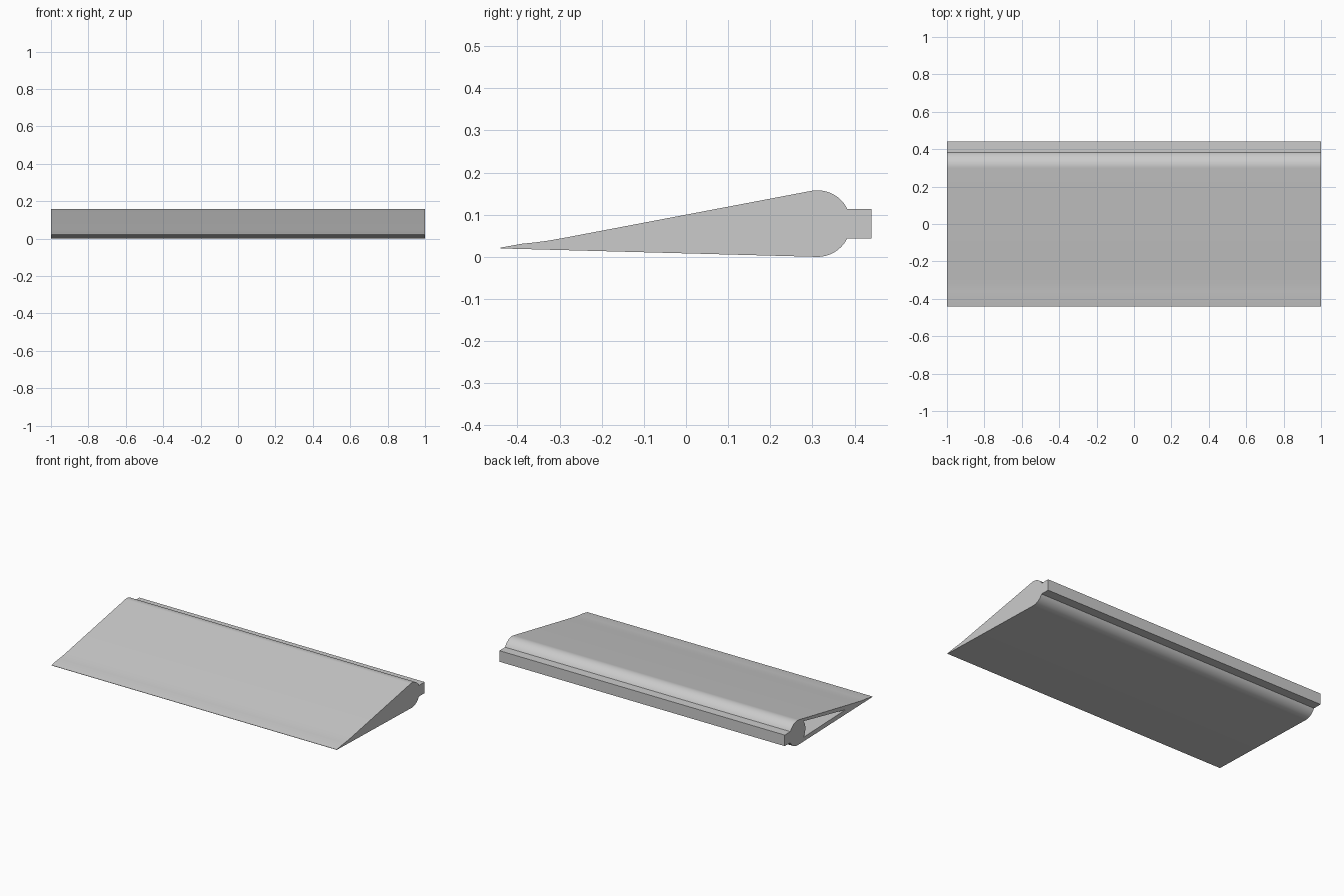
import bpy
import bmesh
from math import sin, cos, asin, pi, radians

cube = bpy.data.objects.get("Cube")
if cube:
    bpy.data.objects.remove(cube, do_unlink=True)

HALF = 1.0                        # half span
NOSE_Y, NOSE_Z, NOSE_R = 0.312, 0.079, 0.079
RAIL_HALF, RAIL_END = 0.035, 0.44

grey = bpy.data.materials.new("plain grey")
grey.use_nodes = True
grey.diffuse_color = (0.6, 0.6, 0.6, 1)
grey.node_tree.nodes["Principled BSDF"].inputs["Base Color"].default_value = (0.6, 0.6, 0.6, 1)


def arc(start, end, steps):
    """Points (y, z) on the nose circle."""
    angles = [start + (end - start) * i / steps for i in range(steps + 1)]
    return [(NOSE_Y + NOSE_R * cos(a), NOSE_Z + NOSE_R * sin(a)) for a in angles]


def extrude_profile(name, profile, x0, x1):
    """Solid made by sweeping a (y, z) profile along x."""
    bm = bmesh.new()
    face = bm.faces.new([bm.verts.new((x0, y, z)) for y, z in profile])
    swept = bmesh.ops.extrude_face_region(bm, geom=[face])["geom"]
    verts = [g for g in swept if isinstance(g, bmesh.types.BMVert)]
    bmesh.ops.translate(bm, verts=verts, vec=(x1 - x0, 0, 0))
    bmesh.ops.recalc_face_normals(bm, faces=bm.faces)
    mesh = bpy.data.meshes.new(name)
    bm.to_mesh(mesh)
    bm.free()
    mesh.materials.append(grey)
    obj = bpy.data.objects.new(name, mesh)
    bpy.context.collection.objects.link(obj)
    return obj


# Wedge body with a round nose and a square rail behind it
rail = asin(RAIL_HALF / NOSE_R)
skin_top = radians(100)
profile = [(-0.44, 0.020), (-0.44, 0.022), (-0.39, 0.031), (-0.36, 0.034),
           (-0.33, 0.038), (-0.29, 0.045)]
profile += arc(skin_top, rail, 14)
profile += [(RAIL_END, NOSE_Z + RAIL_HALF), (RAIL_END, NOSE_Z - RAIL_HALF)]
profile += arc(-rail, -radians(91.5), 14)
body = extrude_profile("wing_flap", profile, -HALF, HALF)

# Hollow behind the nose bar, open at one end only
hollow = [(-0.17, 0.042)] + arc(radians(140), radians(220), 10)
cutter = extrude_profile("hollow_cutter", hollow, -HALF - 0.1, HALF - 0.02)
cutter.hide_render = True

cut = body.modifiers.new("hollow", 'BOOLEAN')
cut.operation = 'DIFFERENCE'
cut.solver = 'EXACT'
cut.object = cutter

bpy.ops.object.select_all(action='DESELECT')
body.select_set(True)
bpy.context.view_layer.objects.active = body
bpy.ops.object.modifier_apply(modifier=cut.name)
bpy.data.objects.remove(cutter, do_unlink=True)
bpy.ops.object.shade_smooth_by_angle(angle=radians(30))
